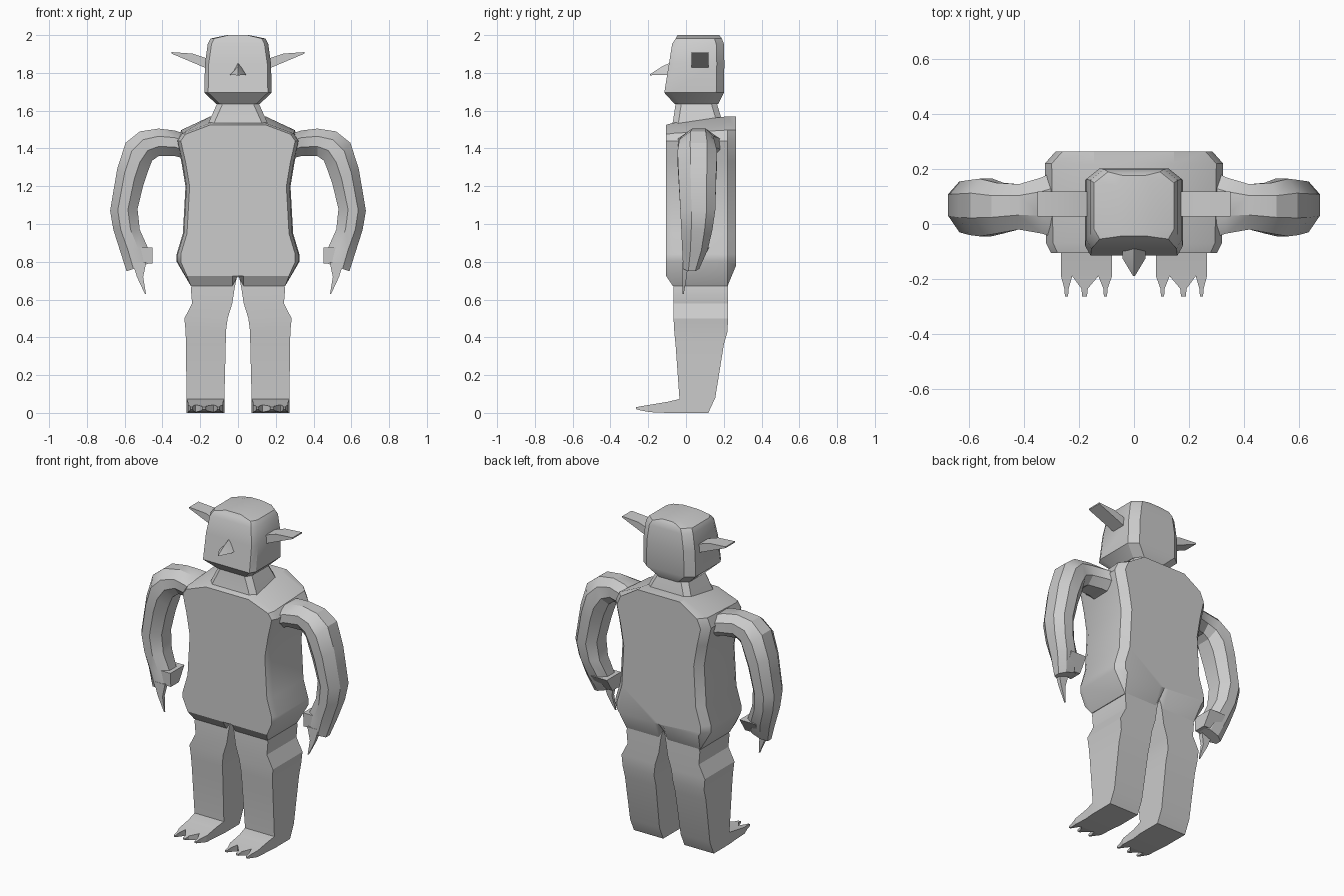
import bpy, bmesh, math

skin = bpy.data.materials.new("grey_skin")
skin.diffuse_color = (0.6, 0.6, 0.6, 1)


def loft(name, rings, mirror=False, angle=30):
    """Skin a list of equal-length point rings, cap both ends."""
    bm = bmesh.new()
    rows = [[bm.verts.new(p) for p in r] for r in rings]
    n = len(rows[0])
    for a, b in zip(rows, rows[1:]):
        for i in range(n):
            j = (i + 1) % n
            bm.faces.new((a[i], a[j], b[j], b[i]))
    bm.faces.new(rows[0])
    bm.faces.new(rows[-1])
    bmesh.ops.recalc_face_normals(bm, faces=bm.faces[:])
    me = bpy.data.meshes.new(name)
    bm.to_mesh(me)
    bm.free()
    me.materials.append(skin)
    ob = bpy.data.objects.new(name, me)
    bpy.context.collection.objects.link(ob)
    bpy.ops.object.select_all(action='DESELECT')
    ob.select_set(True)
    bpy.context.view_layer.objects.active = ob
    bpy.ops.object.shade_smooth_by_angle(angle=math.radians(angle))
    if mirror:
        ob.modifiers.new("mirror", 'MIRROR').use_mirror_merge = False
    return ob


def box_ring(z, x0, x1, yf, yb):
    return [(x0, yf, z), (x1, yf, z), (x1, yb, z), (x0, yb, z)]


def octagon(z, hw, yf, yb, cf, cb):
    """Chamfered rectangle: cf / cb are (x, y) cuts at front / back."""
    half = [(hw - cf[0], yf), (hw, yf + cf[1]), (hw, yb - cb[1]), (hw - cb[0], yb)]
    return [(x, y, z) for x, y in half] + [(-x, y, z) for x, y in reversed(half)]


# Torso: front outline lofted from chest to back
def torso_ring(y, inset, top, low, hip):
    half = [(0.145, 1.525 + top), (0.30 - inset, 1.475 + top * 0.5), (0.325 - inset, 1.44),
            (0.30 - inset, 1.33), (0.278 - inset, 1.20), (0.292 - inset, 0.95),
            (0.325 - inset, 0.84), (0.325 - inset, 0.80), (hip, low), (0.03, low)]
    pts = half + [(0, max(low, 0.725))] + [(-x, z) for x, z in reversed(half)]
    return [(x, y, z) for x, z in pts]


loft("torso", [torso_ring(-0.105, 0.022, 0, 0.725, 0.27), torso_ring(-0.07, 0.005, 0.01, 0.672, 0.25),
               torso_ring(0.22, 0, 0.045, 0.672, 0.25), torso_ring(0.265, 0.04, 0.045, 0.78, 0.27)])

# Neck
loft("neck", [octagon(1.50, 0.17, -0.08, 0.20, (0.03, 0.03), (0.03, 0.03)),
              octagon(1.55, 0.15, -0.068, 0.19, (0.03, 0.03), (0.03, 0.03)),
              octagon(1.65, 0.105, -0.053, 0.16, (0.03, 0.03), (0.03, 0.03))])

# Head
head = [(1.635, 0.115, -0.06, 0.17), (1.695, 0.178, -0.115, 0.20), (1.85, 0.175, -0.09, 0.203),
        (1.955, 0.16, -0.073, 0.20), (1.982, 0.145, -0.055, 0.19)]
rings = [octagon(z, w, f, b, (0.02, 0.035), (0.05, 0.04)) for z, w, f, b in head]
rings.append([(x * 0.4, y * 0.9 + 0.005, 2.0) for x, y, z in rings[-1]])
loft("head", rings)

# Nose: a drooping beak
loft("nose", [[(0, -0.07, 1.86), (0.042, -0.07, 1.79), (-0.042, -0.07, 1.79)],
              [(0, -0.125, 1.835), (0.042, -0.125, 1.79), (-0.042, -0.125, 1.79)],
              [(0, -0.19, 1.793), (0.003, -0.19, 1.787), (-0.003, -0.19, 1.787)]])

# Ears: flat-tipped wedges
ear = [(0.15, 1.872), (0.24, 1.902), (0.352, 1.91), (0.352, 1.902), (0.15, 1.817)]
loft("ear", [[(x, y, z) for x, z in ear] for y in (0.028, 0.118)], True)

# Arms: inner point, outer point, front y, back y
arm = [((0.26, 1.34), (0.26, 1.47), -0.06, 0.21), ((0.335, 1.36), (0.335, 1.495), -0.035, 0.17),
       ((0.42, 1.36), (0.42, 1.505), -0.02, 0.145), ((0.455, 1.335), (0.52, 1.49), -0.035, 0.15),
       ((0.48, 1.27), (0.595, 1.43), -0.045, 0.165), ((0.50, 1.21), (0.64, 1.29), -0.04, 0.16),
       ((0.532, 1.08), (0.677, 1.07), -0.03, 0.155), ((0.52, 0.97), (0.66, 0.97), -0.025, 0.14),
       ((0.475, 0.87), (0.625, 0.86), -0.02, 0.115), ((0.46, 0.795), (0.59, 0.75), -0.015, 0.07)]
section = [(0.35, 0), (0.72, 0), (1, 0.32), (1, 0.75), (0.72, 1), (0.3, 1), (0, 0.75), (0, 0.25)]
loft("arm", [[(a[0] + (b[0] - a[0]) * u, f + (k - f) * v, a[1] + (b[1] - a[1]) * u)
              for u, v in section] for a, b, f, k in arm], True)
# Wrist cuff on the inner side
loft("wrist_cuff", [box_ring(0.875, 0.452, 0.56, -0.012, 0.125), box_ring(0.79, 0.452, 0.55, -0.008, 0.07)], True)
# Hand spike
loft("hand_spike", [box_ring(0.80, 0.485, 0.56, -0.018, 0.012), box_ring(0.72, 0.502, 0.535, -0.018, 0.004),
                    box_ring(0.63, 0.487, 0.493, -0.018, -0.012)], True)

# Legs: z, inner x, outer x, front y, back y
leg = [(0.75, 0.0, 0.22, -0.06, 0.22), (0.66, 0.018, 0.25, -0.066, 0.222), (0.58, 0.03, 0.243, -0.066, 0.222),
       (0.50, 0.055, 0.284, -0.066, 0.222), (0.43, 0.064, 0.277, -0.062, 0.22), (0.36, 0.065, 0.276, -0.055, 0.20),
       (0.08, 0.072, 0.272, -0.035, 0.155), (0.0, 0.072, 0.272, -0.035, 0.118)]
loft("leg", [box_ring(*r) for r in leg], True)


# Feet: sloping block with three claws
def slab(y, x0, x1, lo, hi):
    return [(x0, y, lo), (x1, y, lo), (x1, y, hi), (x0, y, hi)]


loft("foot", [slab(0.02, 0.072, 0.272, 0, 0.075), slab(-0.035, 0.072, 0.272, 0, 0.073),
              slab(-0.10, 0.08, 0.266, 0, 0.058), slab(-0.19, 0.08, 0.266, 0.004, 0.043)], True)
for name, x0, x1, c, w in [("inner_claw", 0.08, 0.13, 0.104, 0.008), ("middle_claw", 0.13, 0.225, 0.18, 0.012),
                           ("outer_claw", 0.225, 0.266, 0.246, 0.008)]:
    loft(name, [slab(-0.19, x0, x1, 0.004, 0.043), slab(-0.235, c - w, c + w, 0.012, 0.036),
                slab(-0.265, c - w * 0.7, c + w * 0.7, 0.02, 0.03)], True)
